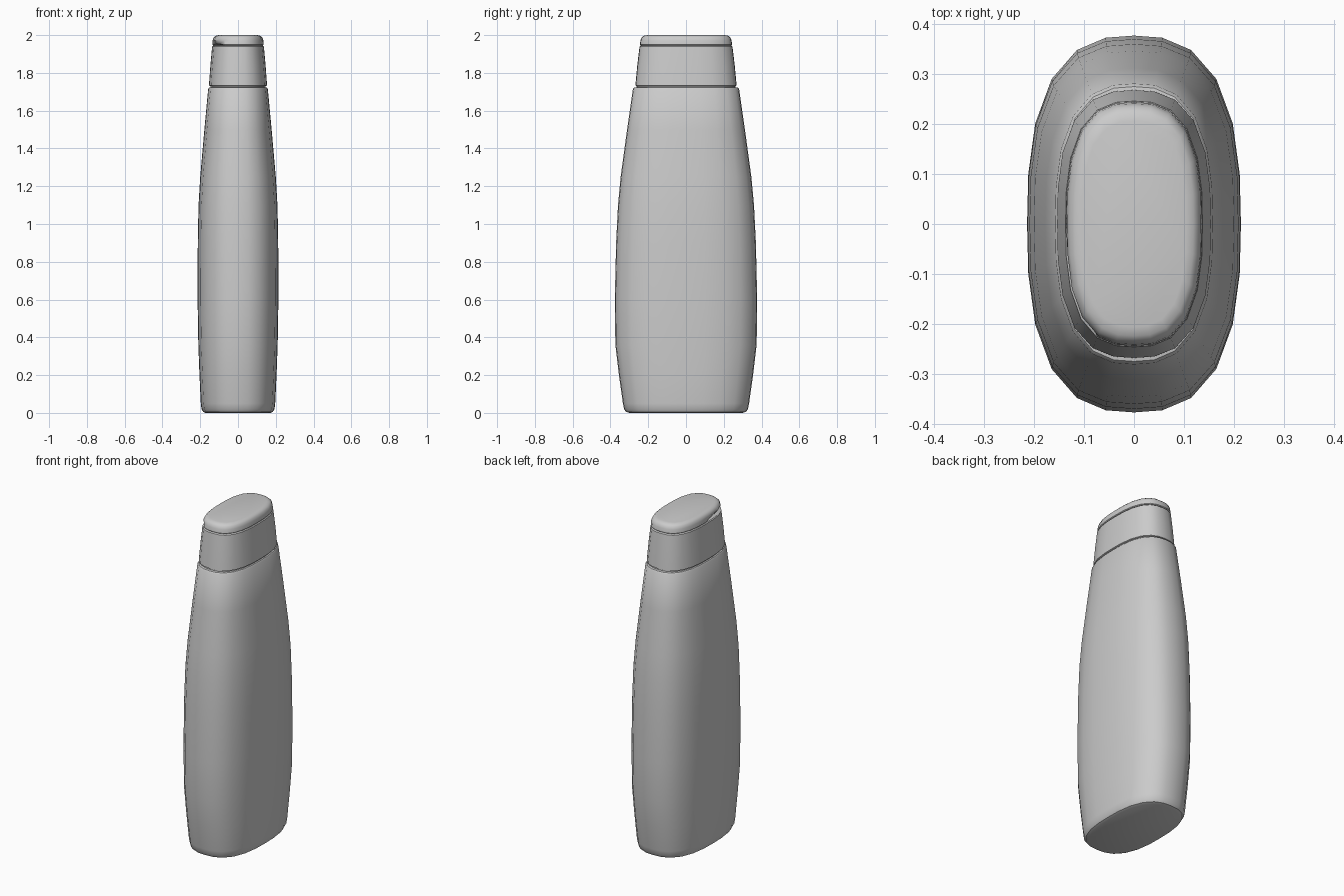
import bpy, bmesh, math

if "Cube" in bpy.data.objects:
    bpy.data.objects.remove(bpy.data.objects["Cube"])

SEG = 24


def outline(hx, hy, z, n):
    # superellipse cross-section at height z
    pts = []
    for i in range(SEG):
        a = 2 * math.pi * i / SEG
        c, s = math.cos(a), math.sin(a)
        r = (abs(c) ** n + abs(s) ** n) ** (-1 / n)
        pts.append((hx * r * c, hy * r * s, z))
    return pts


def loft(name, profile, n=2.65, tweak=None):
    # profile rows: z, half width in x, half width in y
    bm = bmesh.new()
    rings = []
    for z, hx, hy in profile:
        rings.append([bm.verts.new(p) for p in outline(hx, hy, z, n)])
    for lo, hi in zip(rings, rings[1:]):
        for i in range(SEG):
            j = (i + 1) % SEG
            bm.faces.new((lo[i], lo[j], hi[j], hi[i]))
    bm.faces.new(rings[0][::-1])
    bm.faces.new(rings[-1])
    if tweak:
        tweak(rings)
    me = bpy.data.meshes.new(name)
    bm.to_mesh(me)
    bm.free()
    ob = bpy.data.objects.new(name, me)
    bpy.context.collection.objects.link(ob)
    bpy.ops.object.select_all(action='DESELECT')
    ob.select_set(True)
    bpy.context.view_layer.objects.active = ob
    bpy.ops.object.shade_smooth_by_angle(angle=math.radians(35))
    return ob


# bottle body, with a rounded base and a small shoulder under the cap
loft("bottle_body", [
    (0.0, 0.172, 0.300), (0.006, 0.185, 0.318), (0.02, 0.193, 0.328),
    (0.05, 0.197, 0.334), (0.20, 0.204, 0.355), (0.36, 0.210, 0.374),
    (0.60, 0.214, 0.377), (0.90, 0.213, 0.370), (1.10, 0.209, 0.360),
    (1.25, 0.200, 0.346), (1.50, 0.178, 0.312), (1.715, 0.158, 0.281),
    (1.722, 0.153, 0.275), (1.724, 0.146, 0.262)])

# dark seam between body and cap
loft("neck_seam", [(1.722, 0.146, 0.262), (1.734, 0.146, 0.262)])

# lower part of the cap
loft("cap_base", [
    (1.730, 0.149, 0.262), (1.733, 0.154, 0.268),
    (1.84, 0.146, 0.258), (1.940, 0.137, 0.246),
    (1.944, 0.132, 0.240)], n=2.7)


def thumb_notch(rings):
    # small opening under the lid rim on the -x side
    for ring in rings[:2]:
        for v in ring:
            if v.co.x < -0.08 and -0.2 < v.co.y < 0.0:
                v.co.x += 0.012
                v.co.z += 0.006


# flip lid with a softly rounded top
loft("flip_lid", [
    (1.946, 0.132, 0.240), (1.950, 0.136, 0.244), (1.972, 0.134, 0.241),
    (1.987, 0.129, 0.235), (1.996, 0.119, 0.224), (2.0, 0.104, 0.206)],
    n=2.7, tweak=thumb_notch)
